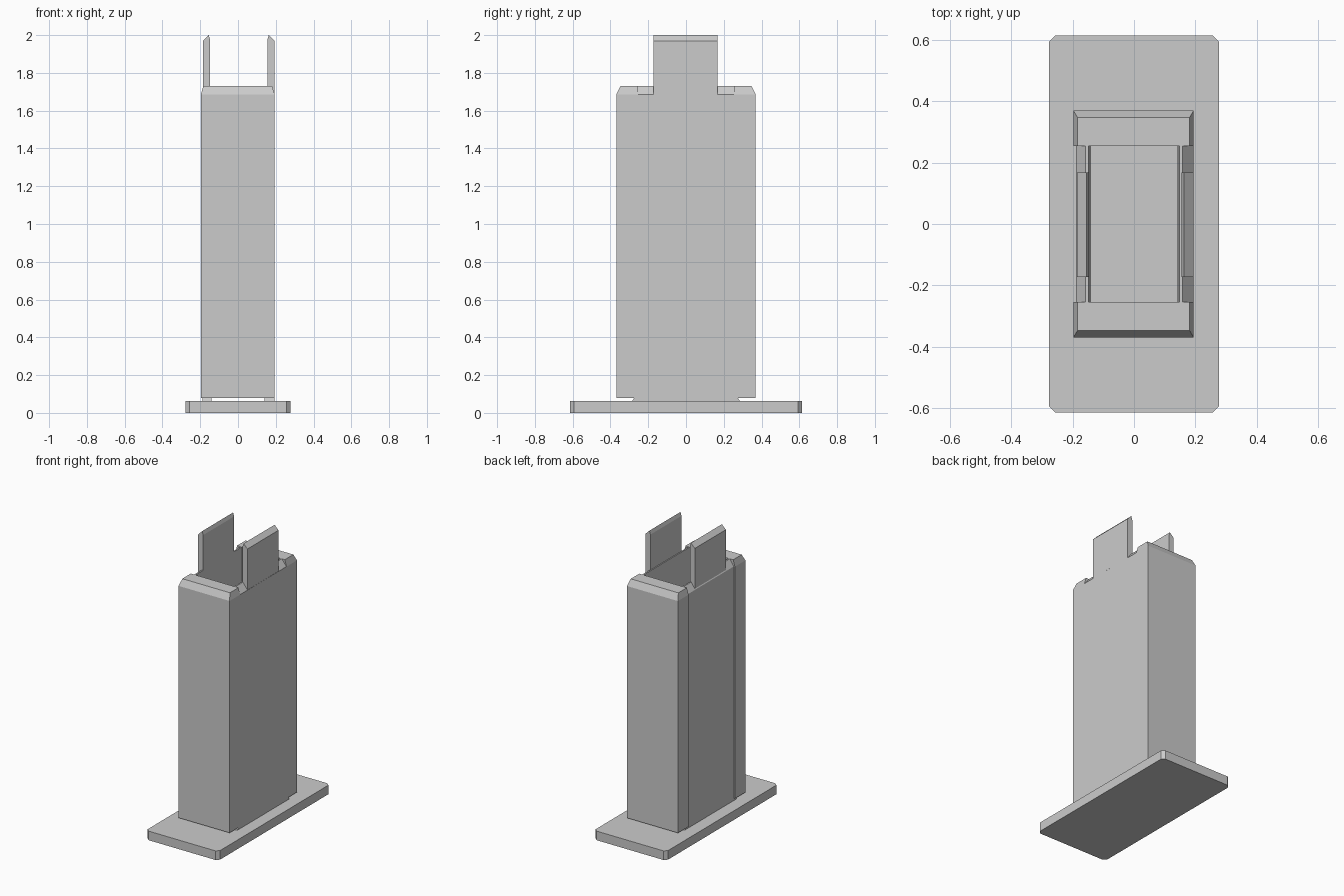
import bpy, bmesh

if "Cube" in bpy.data.objects:
    bpy.data.objects.remove(bpy.data.objects["Cube"])


def finish(name, bm):
    bmesh.ops.recalc_face_normals(bm, faces=bm.faces[:])
    mesh = bpy.data.meshes.new(name)
    bm.to_mesh(mesh)
    bm.free()
    obj = bpy.data.objects.new(name, mesh)
    bpy.context.collection.objects.link(obj)
    return obj


def loft(name, loops):
    """Skin a stack of matching closed loops and cap both ends."""
    bm = bmesh.new()
    rings = [[bm.verts.new(p) for p in loop] for loop in loops]
    n = len(rings[0])
    for a, b in zip(rings, rings[1:]):
        for i in range(n):
            j = (i + 1) % n
            bm.faces.new((a[i], a[j], b[j], b[i]))
    bm.faces.new(rings[0])
    bm.faces.new(rings[-1])
    return finish(name, bm)


def rect(x0, x1, y0, y1, z):
    return [(x0, y0, z), (x1, y0, z), (x1, y1, z), (x0, y1, z)]


def prism_y(name, profile, y0, y1):
    return loft(name, [[(x, y, z) for x, z in profile] for y in (y0, y1)])


# Base plate with clipped corners
hx, hy, c = 0.277, 0.613, 0.02
outline = [(-hx + c, -hy), (hx - c, -hy), (hx, -hy + c), (hx, hy - c),
           (hx - c, hy), (-hx + c, hy), (-hx, hy - c), (-hx, -hy + c)]
loft("base_plate", [[(x, y, z) for x, y in outline] for z in (0, 0.063)])

# Solid end walls, raised off the plate, with sloped top edges
for side, label in ((-1, "front"), (1, "back")):
    inner, outer, top = side * 0.254, side * 0.369, side * 0.347
    loft(label + "_end_wall", [
        rect(-0.197, 0.194, inner, outer, 0.078),
        rect(-0.197, 0.194, inner, outer, 1.685),
        rect(-0.184, 0.181, inner, top, 1.73)])

# Side walls with feet and upright tabs; left wall sits slightly recessed
for s, label, out, tab_out, tab_in, peak in (
        (-1, "left", 0.189, 0.185, 0.147, 0.155),
        (1, "right", 0.1935, 0.193, 0.155, 0.163)):
    prism_y(label + "_side_wall",
            [(s * 0.14, 0.063), (s * out, 0.063), (s * out, 1.685),
             (s * 0.158, 1.73), (s * 0.148, 1.73)], -0.254, 0.254)
    prism_y(label + "_tab",
            [(s * tab_in, 1.685), (s * tab_out, 1.685), (s * tab_out, 1.97),
             (s * peak, 2.0), (s * tab_in, 1.975)], -0.172, 0.168)
    for t, end in ((-1, "front"), (1, "back")):
        loft(label + "_" + end + "_foot", [
            rect(s * 0.14, s * out, t * 0.254, t * 0.285, 0.063),
            rect(s * 0.14, s * out, t * 0.254, t * 0.275, 0.078)])
